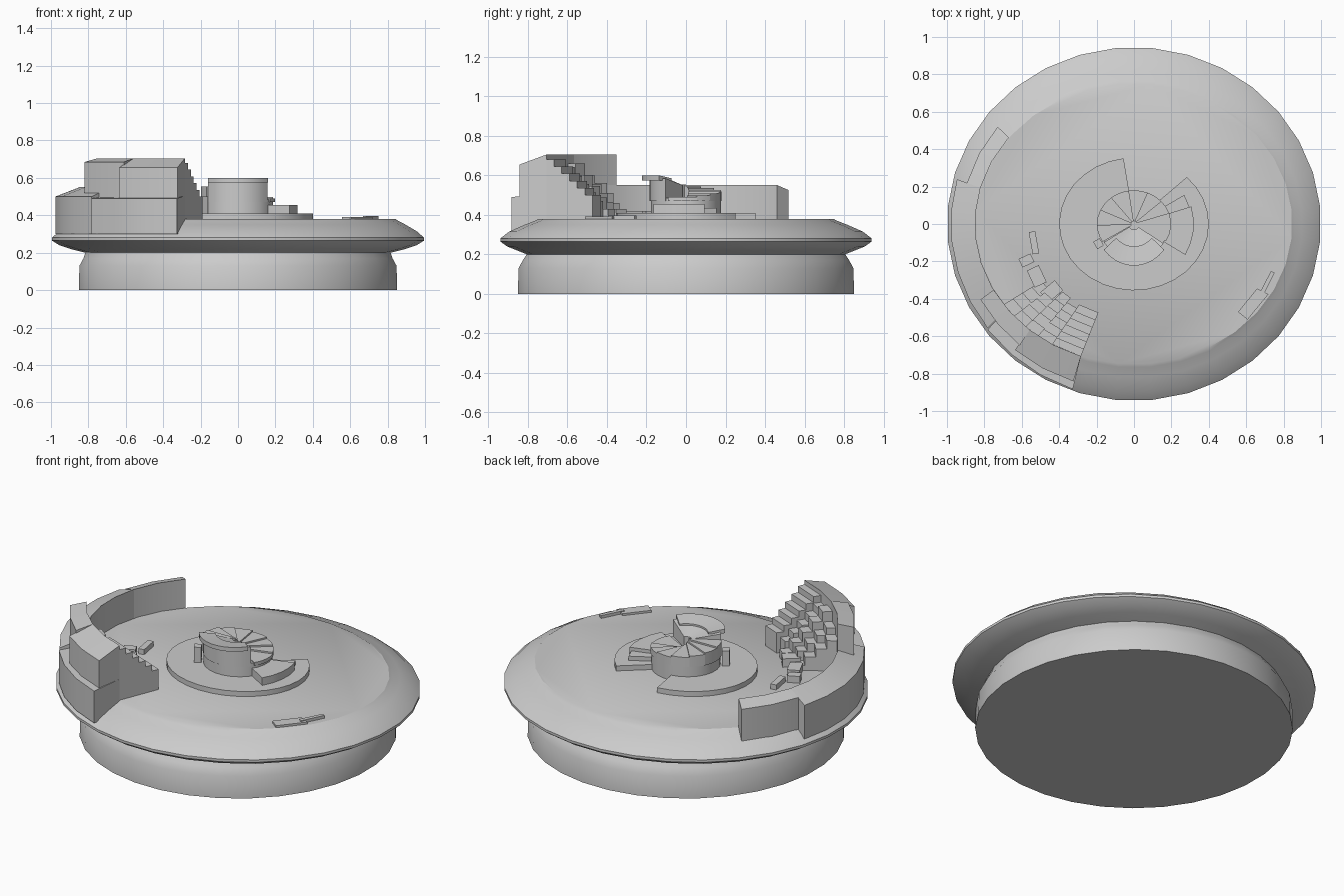
import bpy, bmesh, math

if "Cube" in bpy.data.objects:
    bpy.data.objects.remove(bpy.data.objects["Cube"])


def finish(name, bm, angle=30):
    bmesh.ops.recalc_face_normals(bm, faces=bm.faces)
    me = bpy.data.meshes.new(name)
    bm.to_mesh(me)
    bm.free()
    ob = bpy.data.objects.new(name, me)
    bpy.context.collection.objects.link(ob)
    bpy.ops.object.select_all(action='DESELECT')
    ob.select_set(True)
    bpy.context.view_layer.objects.active = ob
    bpy.ops.object.shade_smooth_by_angle(angle=math.radians(angle))
    return ob


def lathe(name, profile, n=32):
    """Elliptical turned solid; profile rows are (rx, ry, z)."""
    bm = bmesh.new()
    rings = []
    for rx, ry, z in profile:
        rings.append([bm.verts.new((rx * math.cos((i + 0.5) * math.tau / n),
                                    ry * math.sin((i + 0.5) * math.tau / n), z))
                      for i in range(n)])
    for a, b in zip(rings, rings[1:]):
        for i in range(n):
            j = (i + 1) % n
            bm.faces.new((a[i], a[j], b[j], b[i]))
    bm.faces.new(rings[0])
    bm.faces.new(rings[-1])
    return finish(name, bm)


def sector(name, t0, t1, inner, outer, z0, zi, zo=None):
    """Closed arc block from t0 to t1 degrees; top runs from zi to zo."""
    zo = zi if zo is None else zo
    n = max(1, round((t1 - t0) / 11.25))
    bm = bmesh.new()
    prev = first = None
    for k in range(n + 1):
        t = math.radians(t0 + (t1 - t0) * k / n)
        c, s = math.cos(t), math.sin(t)
        q = [bm.verts.new((r[0] * c, r[1] * s, z)) for r, z in
             ((inner, z0), (outer, z0), (outer, zo), (inner, zi))]
        if prev:
            for i in range(4):
                j = (i + 1) % 4
                bm.faces.new((prev[i], prev[j], q[j], q[i]))
        first = first or q
        prev = q
    bm.faces.new(first)
    bm.faces.new(prev)
    return finish(name, bm)


def box(name, x, y, z0, z1, sx, sy, rot=0):
    bm = bmesh.new()
    bmesh.ops.create_cube(bm, size=1)
    for v in bm.verts:
        v.co = (v.co.x * sx, v.co.y * sy, (v.co.z + 0.5) * (z1 - z0))
    ob = finish(name, bm)
    ob.location = (x, y, z0)
    ob.rotation_euler.z = math.radians(rot)
    return ob


# Drum base with flared rim and flat deck
lathe("base_and_rim", [(.855, .855, 0), (.852, .852, .13), (.83, .83, .17), (.82, .81, .2),
                       (.9, .86, .22), (.96, .91, .24), (1, .945, .265), (1, .945, .28),
                       (.96, .9, .315), (.9, .82, .35), (.862, .768, .37), (.847, .75, .38)])

# Curved wall around the front left
edge = (.85, .75)
sector("wall_back_end", 142, 165, edge, (.925, .845), .3, .55, .525)
sector("wall_side", 165, 217, edge, (.98, .925), .3, .55, .5)
sector("wall_front_low", 217, 250.5, edge, (.98, .938), .3, .505, .49)
sector("wall_upper_side", 208, 229, edge, (.93, .86), .49, .705, .685)
sector("wall_upper_front", 229, 250.5, edge, (.97, .893), .48, .705, .655)

# Terraced steps inside the wall: (start, end, rows, inner limit, top z, bottom z)
terraces = [(239, 250.5, 6, .67, .68, .5), (233, 239, 5, .7, .64, .47),
            (227, 233, 5, .66, .66, .43), (221, 227, 5, .68, .6, .42),
            (215, 221, 4, .71, .56, .41)]
for j, (t0, t1, rows, lim, zt, zb) in enumerate(terraces):
    for i in range(rows):
        f0 = 1 - (1 - lim) * i / rows
        f1 = 1 - (1 - lim) * (i + 1) / rows
        sector(f"terrace_{j}_{i}", t0, t1, (.85 * f1, .75 * f1), (.85 * f0, .75 * f0),
               .37, zt + (zb - zt) * i / (rows - 1))

# Low stepping stones trailing off the terraces
for i, (x, y, z, sx, sy, r) in enumerate([(-.44, -.36, .43, .1, .07, 40), (-.52, -.28, .42, .07, .1, 25),
                                          (-.575, -.195, .42, .07, .05, 25), (-.535, -.1, .41, .035, .12, 10)]):
    box(f"stepping_stone_{i}", x, y, .37, z, sx, sy, r)

# Low partial ring around the hub, with rising steps
sector("hub_ring", 98, 405, (.1, .1), (.4, .355), .37, .41)
sector("hub_step_wide", -31, 17, (.1, .1), (.32, .32), .37, .455)
sector("hub_step_narrow", 17, 30, (.1, .1), (.31, .31), .37, .435)

# Hub drum, its fan of spiral treads and raised front lip
lathe("hub_drum", [(.19, .18, .37), (.19, .18, .485)], 24)
cuts = [-30, 18, 42, 68, 98, 128, 155, 182, 212]
for i, (a, b) in enumerate(zip(cuts, cuts[1:])):
    sector(f"hub_tread_{i}", a, b, (.015, .015), (.198, .18), .47, .49 + .009 * i)
sector("hub_front_lip", 212, 326, (.03, .03), (.19, .185), .47, .55, .585)
sector("hub_lip_crown", 218, 322, (.12, .12), (.205, .223), .575, .585, .6)
box("hub_side_block", -.19, -.105, .38, .5, .04, .045, 30)

# Thin slabs on the right of the deck
sector("deck_slab_long", -43, -30, (.76, .69), (.83, .75), .37, .392)
sector("deck_slab_short", -31, -20, (.78, .73), (.80, .765), .37, .397)
